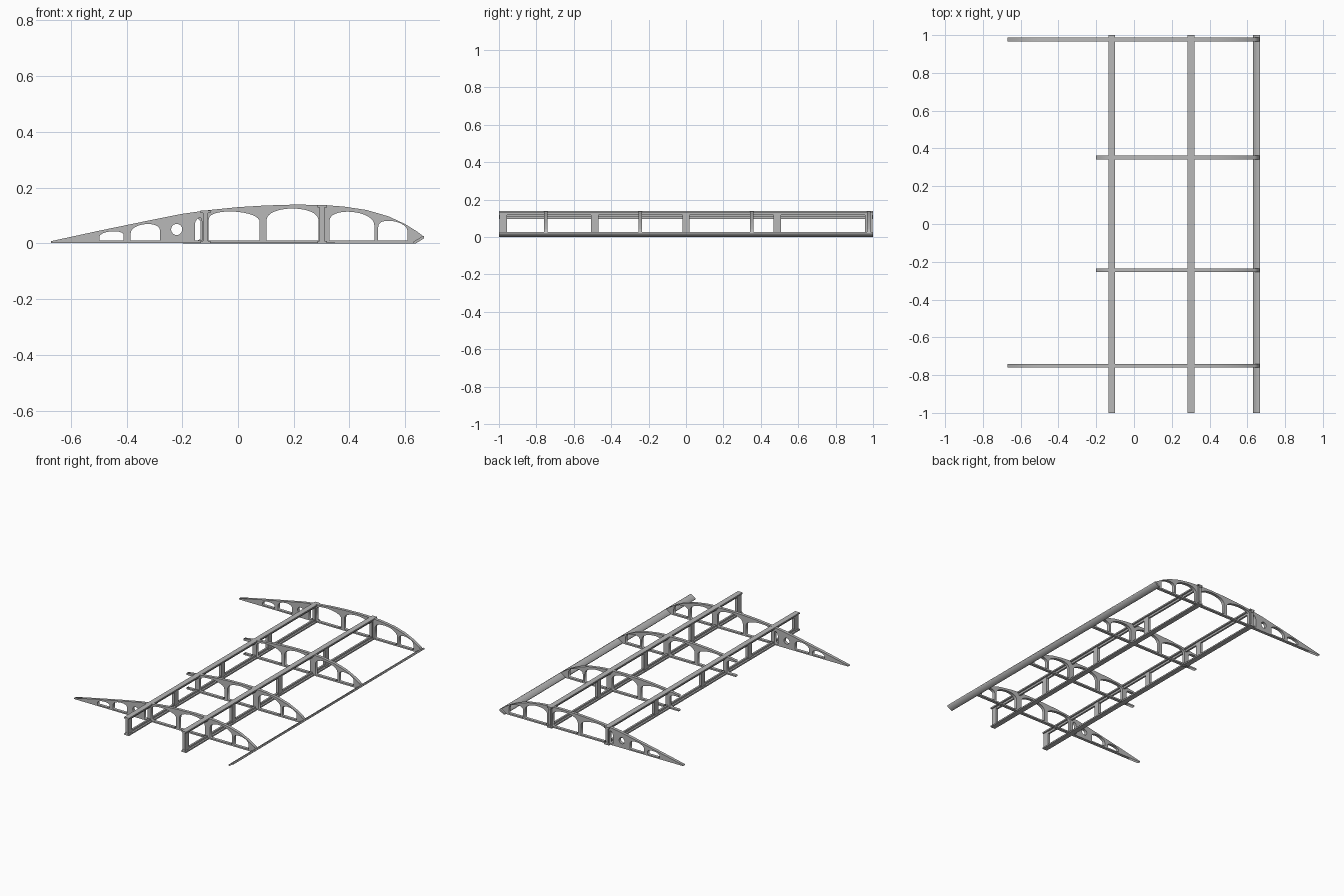
import bpy
from math import cos, pi, sin

cube = bpy.data.objects.get("Cube")
if cube:
    bpy.data.objects.remove(cube, do_unlink=True)

grey = bpy.data.materials.new("plain grey")
grey.use_nodes = True
colour = (0.48, 0.48, 0.48, 1)
grey.diffuse_color = colour
grey.node_tree.nodes["Principled BSDF"].inputs["Base Color"].default_value = colour

# Upper curve of the wing section, from tail to nose
TOP = [(-0.67, 0.008), (-0.5, 0.045), (-0.335, 0.079), (-0.2, 0.106),
       (-0.1, 0.12), (0, 0.13), (0.1, 0.136), (0.2, 0.139), (0.3, 0.138),
       (0.38, 0.132), (0.46, 0.12), (0.54, 0.097), (0.6, 0.069),
       (0.64, 0.044), (0.667, 0.024)]
NOSE = [(0.66, 0.014), (0.635, 0)]
REAR_CUT = -0.2


def arch(x0, x1, left, right, top, base=0.01):
    """Opening with a flat base, straight sides and a rounded top."""
    pts = [(x1, base), (x0, base)]
    steps = 16
    for i in range(steps + 1):
        a = pi * (1 - i / steps)
        t = (cos(a) + 1) / 2
        shoulder = left + (right - left) * t
        rise = top - (left + right) / 2
        pts.append((x0 + (x1 - x0) * t, shoulder + rise * sin(a) ** 0.85))
    return pts


def circle(x, z, r):
    return [(x + r * cos(i * pi / 12), z + r * sin(i * pi / 12)) for i in range(24)]


def extrude_profile(name, loops, y, thickness):
    """Filled profile with openings, extruded along y."""
    curve = bpy.data.curves.new(name, 'CURVE')
    curve.dimensions = '2D'
    curve.fill_mode = 'BOTH'
    curve.extrude = thickness / 2
    for loop in loops:
        spline = curve.splines.new('POLY')
        spline.points.add(len(loop) - 1)
        for point, (x, z) in zip(spline.points, loop):
            point.co = (x, z, 0, 1)
        spline.use_cyclic_u = True
    temp = bpy.data.objects.new(name + "_outline", curve)
    bpy.context.collection.objects.link(temp)
    graph = bpy.context.evaluated_depsgraph_get()
    mesh = bpy.data.meshes.new_from_object(temp.evaluated_get(graph))
    bpy.data.objects.remove(temp, do_unlink=True)
    mesh.materials.clear()
    mesh.materials.append(grey)
    obj = bpy.data.objects.new(name, mesh)
    obj.rotation_euler.x = pi / 2
    obj.location.y = y
    bpy.context.collection.objects.link(obj)
    return obj


def box(name, x, y, z0, z1, width, depth):
    bpy.ops.mesh.primitive_cube_add(size=1, location=(x, y, (z0 + z1) / 2))
    obj = bpy.context.object
    obj.name = name
    obj.scale = (width, depth, z1 - z0)
    obj.data.materials.append(grey)


# Rib openings shared by all ribs, then those in the tail of the long ribs
front_holes = [arch(-0.105, 0.078, 0.085, 0.075, 0.114),
               arch(0.102, 0.289, 0.08, 0.08, 0.125),
               arch(0.328, 0.489, 0.078, 0.064, 0.113),
               arch(0.503, 0.608, 0.058, 0.042, 0.08)]
tail_holes = [arch(-0.497, -0.41, 0.022, 0.028, 0.043),
              arch(-0.385, -0.28, 0.035, 0.045, 0.069),
              arch(-0.155, -0.13, 0.065, 0.08, 0.09),
              circle(-0.22, 0.05, 0.02)]

# Long end ribs
long_outline = [(-0.67, 0.002)] + TOP + NOSE
for name, y in (("long_rib_front", -0.75), ("long_rib_back", 0.977)):
    extrude_profile(name, [long_outline] + front_holes + tail_holes, y, 0.02)

# Short middle ribs, forked where they end behind the rear spar
fork = [(REAR_CUT, 0), (REAR_CUT, 0.009), (-0.145, 0.01), (-0.135, 0.016),
        (-0.135, 0.08), (-0.145, 0.09), (-0.16, 0.095), (REAR_CUT, 0.095)]
short_outline = fork + [p for p in TOP if p[0] >= REAR_CUT] + NOSE
for name, y in (("short_rib_front", -0.245), ("short_rib_back", 0.352)):
    extrude_profile(name, [short_outline] + front_holes, y, 0.02)

# Spars: flanged top and bottom caps joined by upright posts
for name, x, top in (("rear_spar", -0.117, 0.118), ("main_spar", 0.302, 0.1385)):
    for part, flange, stem in (("top_cap", (top - 0.009, top), (top - 0.022, top - 0.009)),
                               ("bottom_cap", (0, 0.009), (0.009, 0.02))):
        box(f"{name}_{part}", x, 0, *flange, 0.035, 2)
        box(f"{name}_{part}_stem", x, 0, *stem, 0.012, 2)
    for i in range(5):
        box(f"{name}_post_{i + 1}", x, -0.978 + i * 0.489, 0.009, top - 0.009, 0.018, 0.04)

# Sloping leading edge strip
strip = [(0.63, 0), (0.638, 0), (0.668, 0.018), (0.668, 0.026), (0.662, 0.026), (0.63, 0.006)]
extrude_profile("leading_edge_strip", [strip], 0, 2)
